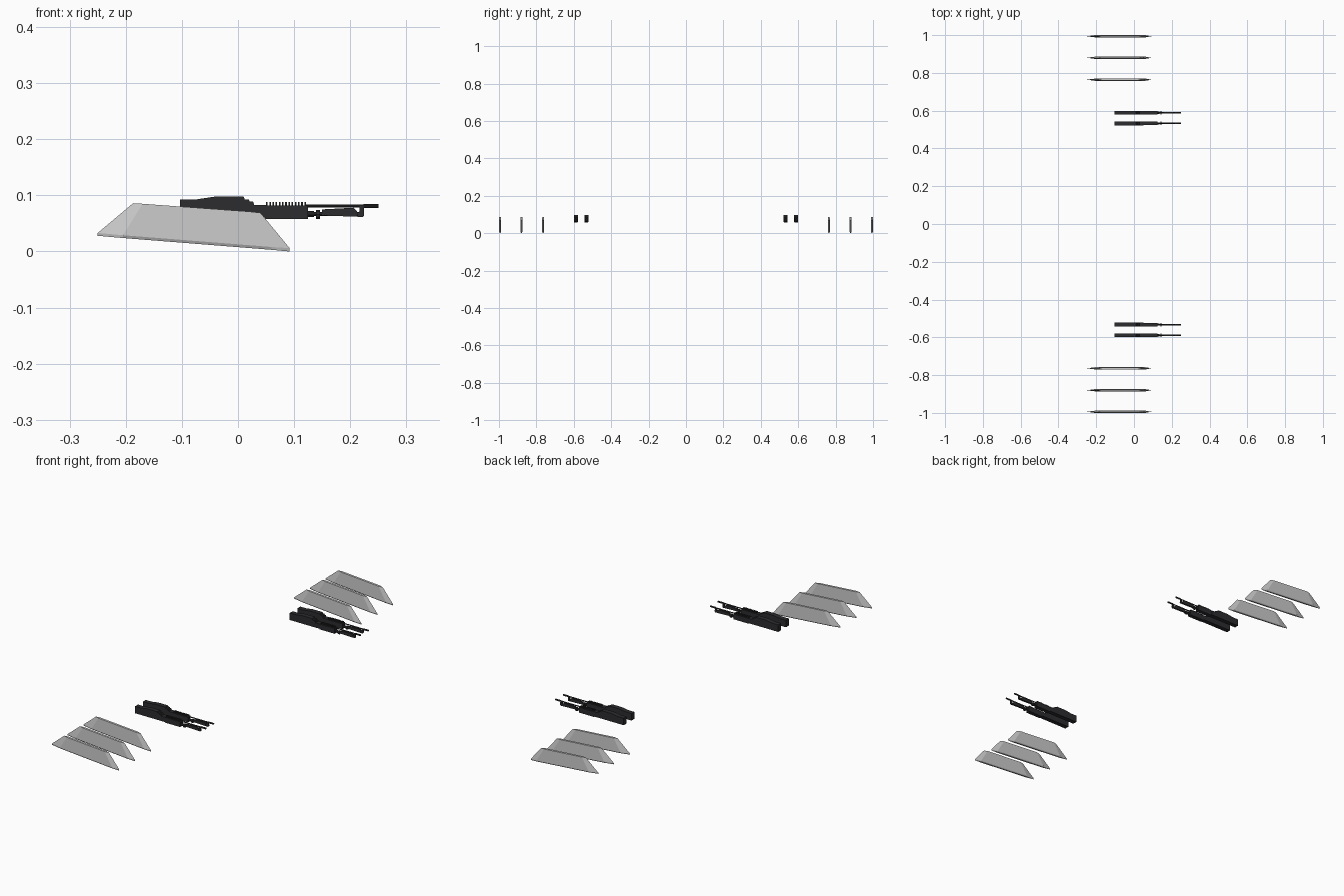
import bpy, bmesh, math
from mathutils import Matrix, Vector

if "Cube" in bpy.data.objects:
    bpy.data.objects.remove(bpy.data.objects["Cube"])

dark = bpy.data.materials.new("gunmetal")
dark.diffuse_color = (0.025, 0.025, 0.028, 1)
dark.use_nodes = True
dark.node_tree.nodes["Principled BSDF"].inputs["Base Color"].default_value = dark.diffuse_color


def box(bm, x0, x1, z0, z1, width, y=0):
    m = Matrix.Translation(((x0 + x1) / 2, y, (z0 + z1) / 2)) @ Matrix.Diagonal((x1 - x0, width, z1 - z0, 1))
    bmesh.ops.create_cube(bm, size=1, matrix=m)


def tube(bm, x0, x1, z, r, sides=10):
    m = Matrix.Translation(((x0 + x1) / 2, 0, z)) @ Matrix.Rotation(math.pi / 2, 4, 'Y')
    bmesh.ops.create_cone(bm, cap_ends=True, segments=sides, radius1=r, radius2=r, depth=x1 - x0, matrix=m)


def prism(bm, profile, width):
    face = bm.faces.new([bm.verts.new((x, -width / 2, z)) for x, z in profile])
    ext = bmesh.ops.extrude_face_region(bm, geom=[face])
    verts = [v for v in ext["geom"] if isinstance(v, bmesh.types.BMVert)]
    bmesh.ops.translate(bm, verts=verts, vec=(0, width, 0))


def place(name, bm, ys, mat=None):
    bmesh.ops.recalc_face_normals(bm, faces=bm.faces)
    mesh = bpy.data.meshes.new(name)
    bm.to_mesh(mesh)
    bm.free()
    if mat:
        mesh.materials.append(mat)
    for side in (-1, 1):
        for y in ys:
            ob = bpy.data.objects.new(name, mesh)
            ob.location.y = side * y
            bpy.context.collection.objects.link(ob)


# Pylon fins: hexagonal-plan loops stacked from the underside to the top edge
# Each loop: tip and shoulder (x, z) at the rear, shoulder and tip at the front, half thickness
loops = [
    ((-0.250, 0.028), (-0.205, 0.024), (0.060, 0.003), (0.092, 0.000), 0.0035),
    ((-0.250, 0.033), (-0.205, 0.029), (0.060, 0.008), (0.092, 0.006), 0.0060),
    ((-0.187, 0.086), (-0.170, 0.085), (0.022, 0.071), (0.040, 0.069), 0.0050),
]
bm = bmesh.new()
rings = []
for a, b, c, d, t in loops:
    pts = [(a, 0), (b, -t), (c, -t), (d, 0), (c, t), (b, t)]
    rings.append([bm.verts.new((p[0], y, p[1])) for p, y in pts])
for lo, hi in zip(rings, rings[1:]):
    for i in range(6):
        j = (i + 1) % 6
        bm.faces.new((lo[i], lo[j], hi[j], hi[i]))
bm.faces.new(rings[0][::-1])
bm.faces.new(rings[-1])
place("pylon_fin", bm, (0.764, 0.880, 0.994))

guns = (0.533, 0.589)

# Receiver housing with stepped top
bm = bmesh.new()
prism(bm, [(-0.103, 0.061), (-0.103, 0.093), (-0.073, 0.093), (-0.040, 0.098), (0.010, 0.098),
           (0.012, 0.093), (0.019, 0.093), (0.021, 0.089), (0.027, 0.089), (0.029, 0.083),
           (0.050, 0.083), (0.050, 0.061)], 0.021)
place("receiver", bm, guns, dark)

# Barrel shroud with cooling fins
bm = bmesh.new()
box(bm, 0.048, 0.125, 0.058, 0.082, 0.019)
for i in range(13):
    x = 0.050 + i * 0.0057
    box(bm, x, x + 0.0027, 0.081, 0.088, 0.013)
place("cooling_shroud", bm, guns, dark)

# Upper barrel with muzzle
bm = bmesh.new()
tube(bm, 0.120, 0.228, 0.081, 0.0025)
tube(bm, 0.224, 0.250, 0.081, 0.0038)
place("upper_barrel", bm, guns, dark)

# Lower tube, collars, fore grip and front post
bm = bmesh.new()
tube(bm, 0.120, 0.220, 0.067, 0.0035)
tube(bm, 0.125, 0.135, 0.067, 0.0055)
tube(bm, 0.139, 0.146, 0.066, 0.0085)
prism(bm, [(0.150, 0.064), (0.150, 0.075), (0.206, 0.078), (0.212, 0.072), (0.212, 0.062)], 0.008)
prism(bm, [(0.212, 0.062), (0.216, 0.070), (0.217, 0.082), (0.224, 0.082), (0.225, 0.064), (0.222, 0.061)], 0.007)
place("lower_tube", bm, guns, dark)
